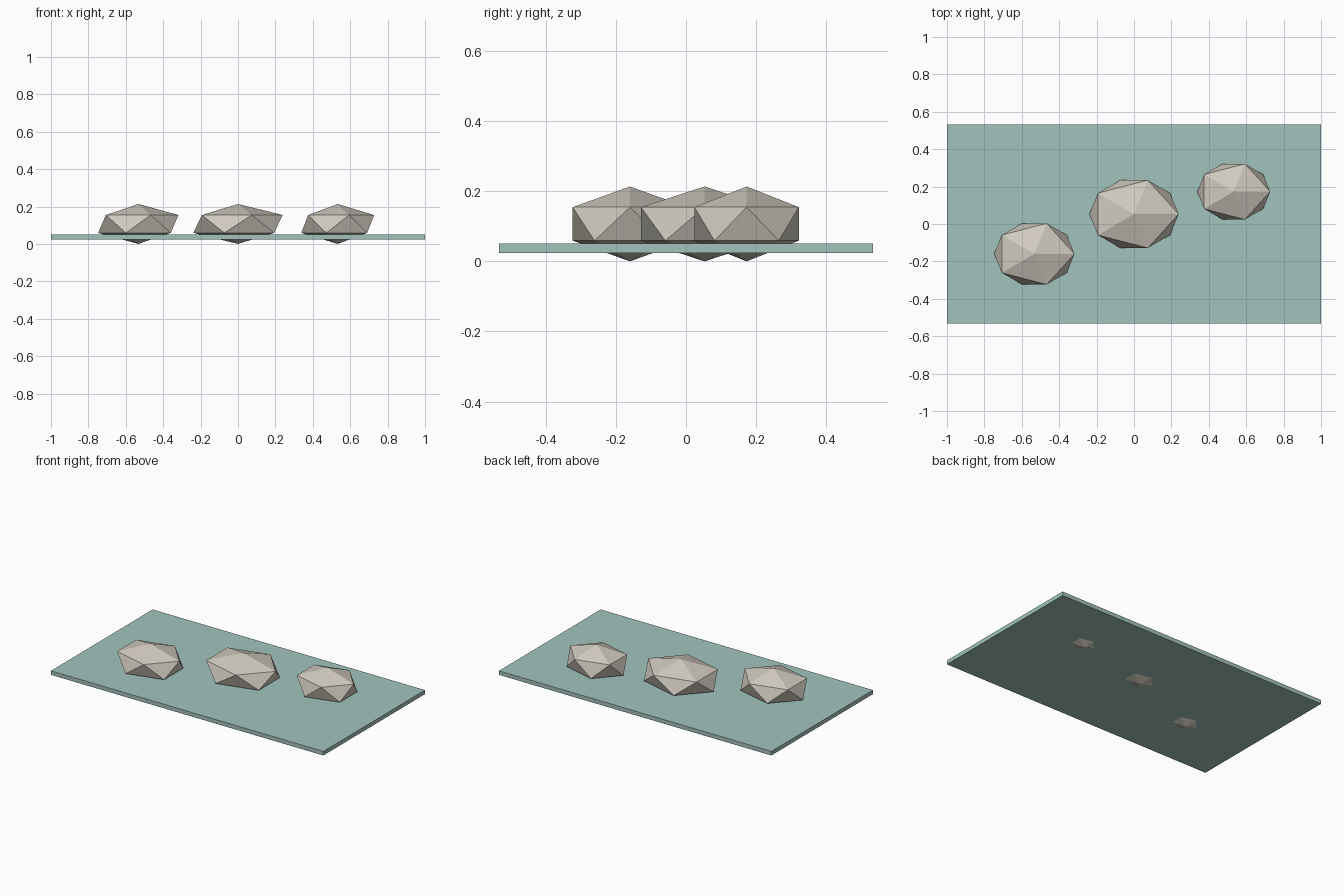
import bpy

cube = bpy.data.objects.get("Cube")
if cube:
    bpy.data.objects.remove(cube, do_unlink=True)


def make_material(name, rgb):
    mat = bpy.data.materials.new(name)
    mat.use_nodes = True
    color = (*rgb, 1.0)
    mat.diffuse_color = color
    mat.node_tree.nodes["Principled BSDF"].inputs["Base Color"].default_value = color
    return mat


stone_mat = make_material("warm grey stone", (0.63, 0.59, 0.52))
slab_mat = make_material("pale teal", (0.36, 0.55, 0.51))


def finish(name, scale, mat):
    obj = bpy.context.object
    obj.name = name
    obj.scale = scale
    bpy.ops.object.transform_apply(location=False, rotation=False, scale=True)
    obj.data.materials.append(mat)


# Thin flat slab
bpy.ops.mesh.primitive_cube_add(size=2, location=(0, 0, 0.037))
finish("water_slab", (1, 0.533, 0.0135), slab_mat)

# Flattened faceted stepping stones, sunk through the slab
stones = {
    "left_stone": (0.533, 0.173, 0.218, 0.175),
    "middle_stone": (0, 0.053, 0.267, 0.213),
    "right_stone": (-0.533, -0.16, 0.24, 0.192),
}
half_height = 0.1067
for name, (x, y, rx, ry) in stones.items():
    bpy.ops.mesh.primitive_ico_sphere_add(subdivisions=1, radius=1, location=(x, y, half_height))
    finish(name, (rx, ry, half_height), stone_mat)
